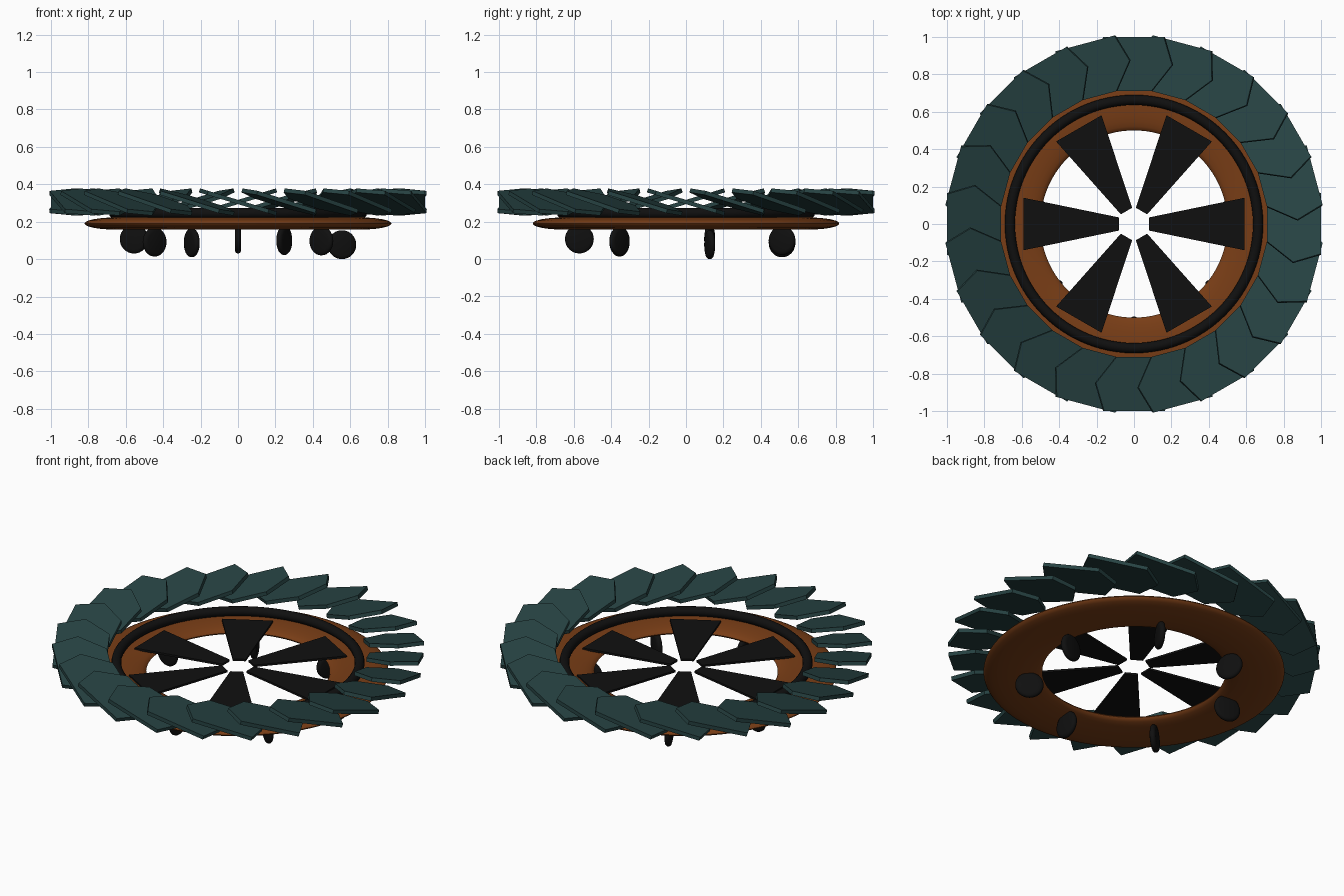
import bpy, bmesh, math
from mathutils import Matrix, Vector

if "Cube" in bpy.data.objects:
    bpy.data.objects.remove(bpy.data.objects["Cube"])


def material(name, rgb):
    m = bpy.data.materials.new(name)
    m.diffuse_color = (*rgb, 1)
    m.use_nodes = True
    m.node_tree.nodes["Principled BSDF"].inputs["Base Color"].default_value = m.diffuse_color
    return m


TEAL = material("dark teal", (0.020, 0.056, 0.056))
BROWN = material("rust brown", (0.19, 0.047, 0.008))
BLACK = material("black", (0.005, 0.005, 0.005))


def add_object(name, bm, mat, smooth=None):
    bmesh.ops.recalc_face_normals(bm, faces=bm.faces)
    me = bpy.data.meshes.new(name)
    bm.to_mesh(me)
    bm.free()
    me.materials.append(mat)
    ob = bpy.data.objects.new(name, me)
    bpy.context.collection.objects.link(ob)
    if smooth:
        bpy.ops.object.select_all(action='DESELECT')
        ob.select_set(True)
        bpy.context.view_layer.objects.active = ob
        bpy.ops.object.shade_smooth_by_angle(angle=math.radians(smooth))
    return ob


def plate(bm, outline, thickness, matrix):
    """Extruded flat outline, centred on its plane."""
    n = len(outline)
    lo = [bm.verts.new(matrix @ Vector((x, y, -thickness / 2))) for x, y in outline]
    hi = [bm.verts.new(matrix @ Vector((x, y, thickness / 2))) for x, y in outline]
    bm.faces.new(lo[::-1])
    bm.faces.new(hi)
    for i in range(n):
        j = (i + 1) % n
        bm.faces.new((lo[i], lo[j], hi[j], hi[i]))


def ring(name, radius, half_width, half_height, z, mat, segs=96, sides=24):
    """Torus with an elliptical section."""
    bm = bmesh.new()
    loops = []
    for i in range(segs):
        a = math.tau * i / segs
        loop = []
        for k in range(sides):
            b = math.tau * k / sides
            r = radius + half_width * math.cos(b)
            loop.append(bm.verts.new((r * math.cos(a), r * math.sin(a),
                                      z + half_height * math.sin(b))))
        loops.append(loop)
    for i in range(segs):
        p, q = loops[i], loops[(i + 1) % segs]
        for k in range(sides):
            m = (k + 1) % sides
            bm.faces.new((p[k], q[k], q[m], p[m]))
    return add_object(name, bm, mat, 60)


# Flattened body ring and the thin black ring resting on it
ring("body_ring", 0.66, 0.16, 0.032, 0.19, BROWN)
ring("trim_ring", 0.663, 0.027, 0.027, 0.245, BLACK, sides=12)

# 24 overlapping pitched blades, clockwise edge raised
pitch = math.radians(16.8)
c = math.cos(pitch)
half = [(0.71, 0.095), (0.85, 0.206), (1.0, 0.162)]
outline = [(x, -y / c) for x, y in half] + [(x, y / c) for x, y in reversed(half)]
bm = bmesh.new()
for i in range(24):
    plate(bm, outline, 0.022,
          Matrix.Rotation(math.tau * i / 24, 4, 'Z')
          @ Matrix.Translation((0, 0, 0.305))
          @ Matrix.Rotation(-pitch, 4, 'X'))
add_object("outer_blades", bm, TEAL)

# Six flat wedge panels pointing at the open centre
bm = bmesh.new()
for i in range(6):
    plate(bm, [(0.08, -0.035), (0.59, -0.14), (0.59, 0.14), (0.08, 0.035)], 0.012,
          Matrix.Rotation(math.tau * i / 6, 4, 'Z') @ Matrix.Translation((0, 0, 0.222)))
add_object("spoke_panels", bm, BLACK)

# Seven small wheels under the ring, at slightly different heights
R = 0.077
profile = [(0, -0.017), (0.058, -0.017), (0.071, -0.013), (R, -0.005),
           (R, 0.005), (0.071, 0.013), (0.058, 0.017), (0, 0.017)]
bottoms = [0.03, 0.02, 0.0, 0.022, 0.01, 0.03, 0.014]
for i, bottom in enumerate(bottoms):
    bm = bmesh.new()
    vs = [bm.verts.new((r, 0, h)) for r, h in profile]
    es = [bm.edges.new(p) for p in zip(vs, vs[1:])]
    bmesh.ops.spin(bm, geom=vs + es, cent=(0, 0, 0), axis=(0, 0, 1),
                   angle=math.tau, steps=32, use_duplicate=False)
    bmesh.ops.remove_doubles(bm, verts=bm.verts, dist=1e-4)
    bmesh.ops.transform(bm, verts=bm.verts, matrix=(
        Matrix.Rotation(math.radians(270) + math.tau * i / 7, 4, 'Z')
        @ Matrix.Translation((0.57, 0, bottom + R))
        @ Matrix.Rotation(math.pi / 2, 4, 'X')))
    add_object(f"wheel_{i + 1}", bm, BLACK, 40)
